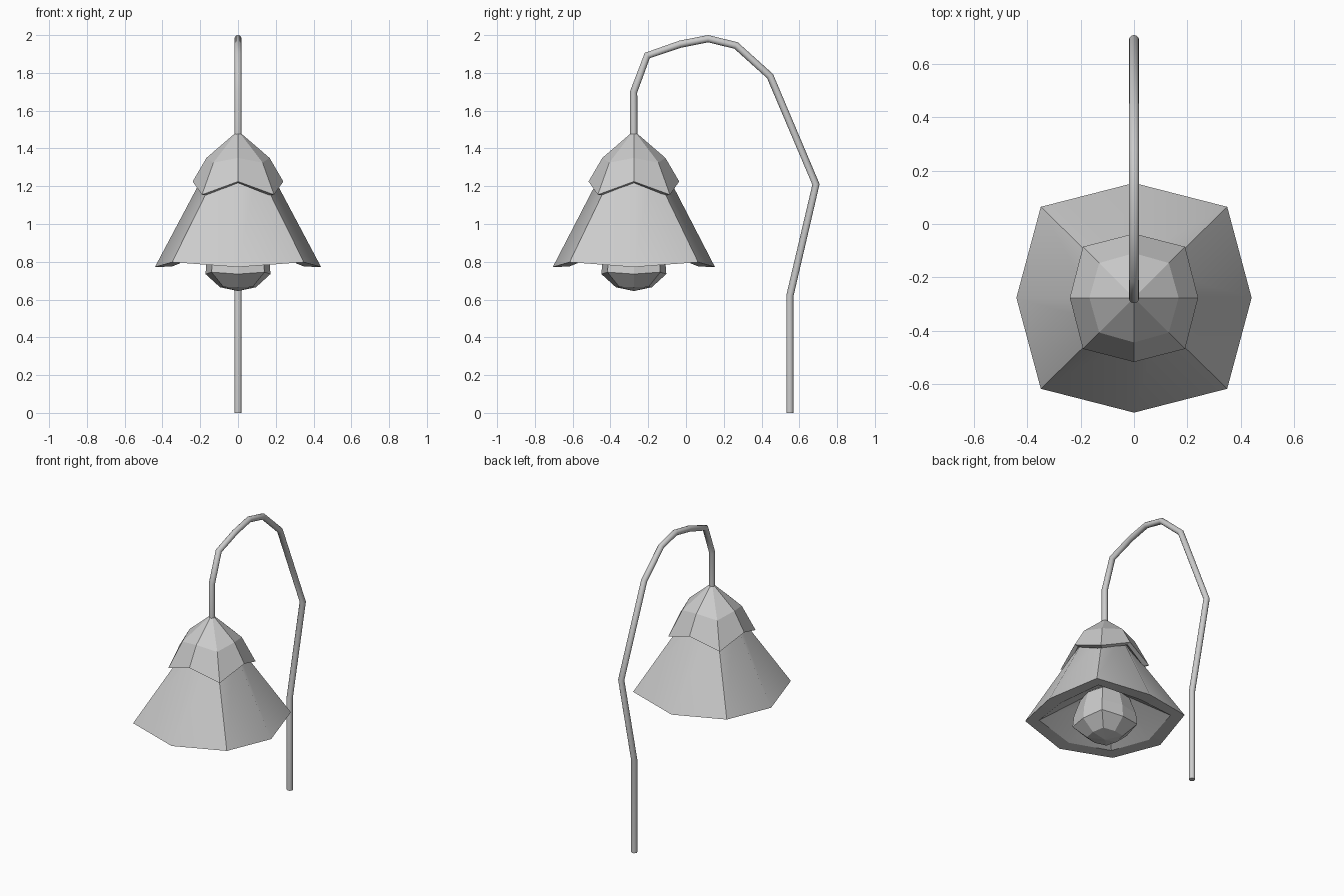
import bpy, bmesh, math

if "Cube" in bpy.data.objects:
    bpy.data.objects.remove(bpy.data.objects["Cube"])

CY = -0.276  # y of the hanging lamp axis


def loft(name, rings, y_scale=1.0):
    """Eight-sided loft. Each ring is (axis radius, axis z, diagonal radius, diagonal z)."""
    bm = bmesh.new()
    loops = []
    for ra, za, rd, zd in rings:
        loop = []
        for i in range(8):
            a = i * math.pi / 4
            r, z = (rd, zd) if i % 2 else (ra, za)
            loop.append(bm.verts.new((r * math.cos(a), CY + r * math.sin(a) * y_scale, z)))
        loops.append(loop)
    for lo, hi in zip(loops, loops[1:]):
        for i in range(8):
            j = (i + 1) % 8
            bm.faces.new((lo[i], lo[j], hi[j], hi[i]))
    # Close both ends with fans
    for loop, ring in ((loops[0], rings[0]), (loops[-1], rings[-1])):
        c = bm.verts.new((0, CY, (ring[1] + ring[3]) / 2))
        for i in range(8):
            bm.faces.new((loop[i], loop[(i + 1) % 8], c))
    bmesh.ops.remove_doubles(bm, verts=bm.verts, dist=0.0005)
    bmesh.ops.recalc_face_normals(bm, faces=bm.faces)
    me = bpy.data.meshes.new(name)
    bm.to_mesh(me)
    bm.free()
    ob = bpy.data.objects.new(name, me)
    bpy.context.collection.objects.link(ob)
    return ob


# Flared shade: shallow inner ceiling, broad underside lip, outer wall
shade = loft("shade", [
    (0.10, 0.96, 0.11, 0.96),
    (0.35, 0.775, 0.406, 0.80),
    (0.440, 0.772, 0.493, 0.798),
    (0.16, 1.30, 0.142, 1.30),
], 0.976)
bpy.ops.object.select_all(action='DESELECT')
shade.select_set(True)
bpy.context.view_layer.objects.active = shade
bpy.ops.object.shade_smooth_by_angle(angle=math.radians(32))

# Cap over the shade, with a scalloped lower edge
loft("shade_cap", [
    (0.13, 1.31, 0.12, 1.31),
    (0.215, 1.218, 0.235, 1.152),
    (0.24, 1.225, 0.27, 1.155),
    (0.167, 1.35, 0.184, 1.325),
    (0.016, 1.48, 0.016, 1.48),
])

# Bulb hanging inside the shade, slightly squared
loft("bulb", [
    (0.095, 0.665, 0.11, 0.668),
    (0.172, 0.735, 0.198, 0.745),
    (0.165, 0.82, 0.19, 0.82),
    (0.135, 0.93, 0.15, 0.93),
    (0.05, 1.00, 0.05, 1.00),
]).data.vertices[-2].co.z = 0.645

# Bent stem, swept as a round tube
path = [(0.55, 0), (0.55, 0.62), (0.688, 1.21), (0.445, 1.783), (0.265, 1.945),
        (0.117, 1.981), (-0.03, 1.952), (-0.205, 1.892), (-0.277, 1.70), (-0.277, 1.46)]
cu = bpy.data.curves.new("stem", 'CURVE')
cu.dimensions = '3D'
cu.bevel_depth = 0.0192
cu.bevel_resolution = 4
cu.use_fill_caps = True
sp = cu.splines.new('POLY')
sp.points.add(len(path) - 1)
for p, (y, z) in zip(sp.points, path):
    p.co = (0, y, z, 1)
stem = bpy.data.objects.new("stem", cu)
bpy.context.collection.objects.link(stem)
